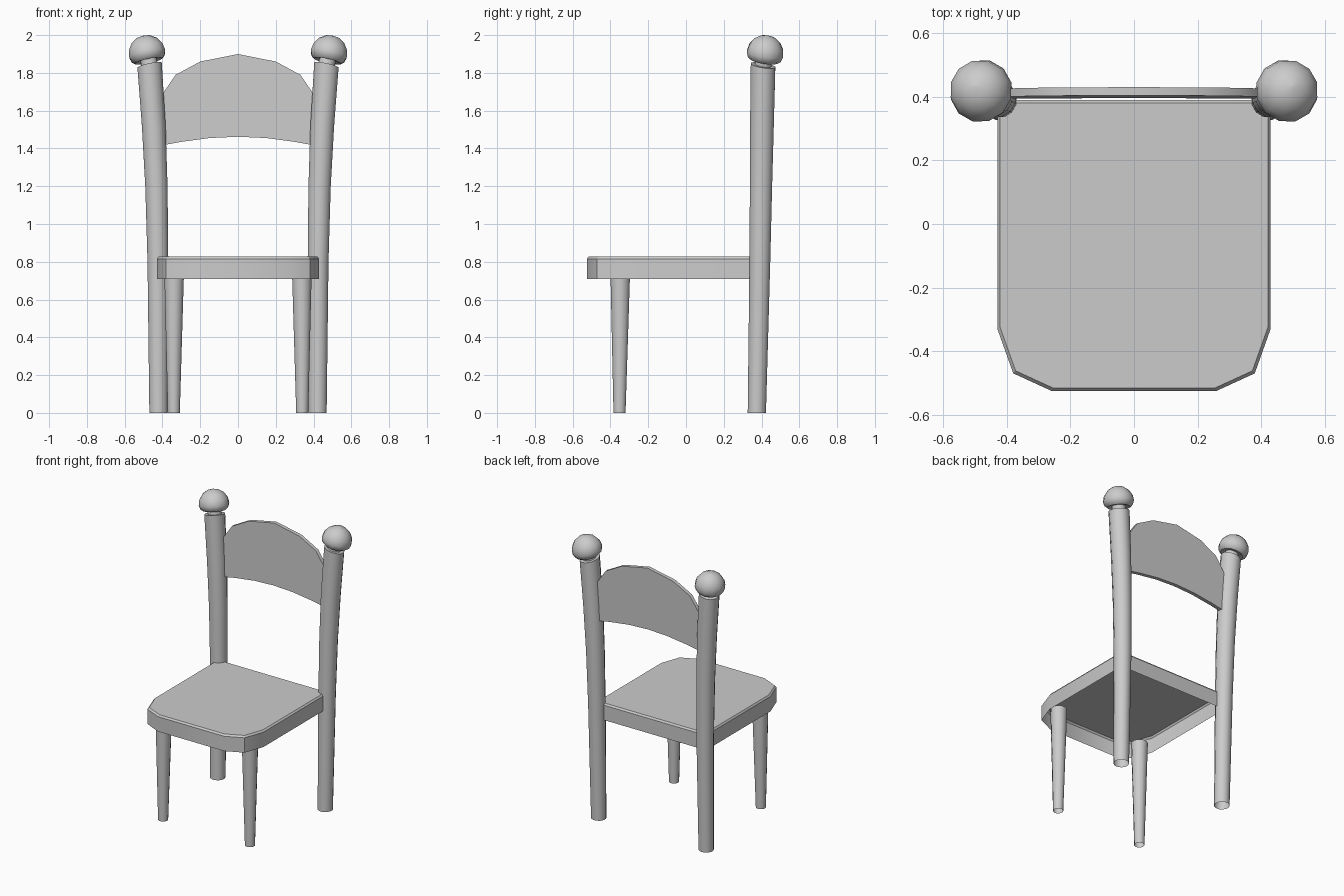
import bpy, bmesh, math
from mathutils import Vector

if "Cube" in bpy.data.objects:
    bpy.data.objects.remove(bpy.data.objects["Cube"])

SIDES = 12


def finish(name, bm, angle=40, mirror=False):
    bmesh.ops.recalc_face_normals(bm, faces=bm.faces)
    me = bpy.data.meshes.new(name)
    bm.to_mesh(me)
    bm.free()
    me.shade_smooth()
    me.set_sharp_from_angle(angle=math.radians(angle))
    ob = bpy.data.objects.new(name, me)
    bpy.context.collection.objects.link(ob)
    if mirror:
        ob.modifiers.new("mirror", 'MIRROR').use_axis[0] = True
    return ob


def bridge(bm, a, b):
    for i in range(len(a)):
        j = (i + 1) % len(a)
        bm.faces.new((a[i], a[j], b[j], b[i]))


def tube(name, stations, cap_top=False):
    """Loft round rings given as (centre, axis, radius); mirrored in x."""
    bm = bmesh.new()
    prev = None
    for centre, axis, r in stations:
        q = Vector((0, 0, 1)).rotation_difference(Vector(axis).normalized())
        ring = []
        for i in range(SIDES):
            a = math.tau * (i + 0.5) / SIDES
            ring.append(bm.verts.new(Vector(centre) + q @ Vector((r * math.cos(a), r * math.sin(a), 0))))
        if prev:
            bridge(bm, prev, ring)
        prev = ring
    if cap_top:
        bm.faces.new(prev)
    return finish(name, bm, mirror=True)


# seat: shell open underneath, with clipped front corners and a small top chamfer
half = [(0.26, -0.525), (0.38, -0.47), (0.43, -0.33), (0.43, 0.39)]
outline = half + [(-x, y) for x, y in reversed(half)]
bm = bmesh.new()
rings = []
for z, s in ((0.71, 1), (0.815, 1), (0.827, 0.98)):
    rings.append([bm.verts.new((x * s, -0.0675 + (y + 0.0675) * s, z)) for x, y in outline])
bridge(bm, rings[0], rings[1])
bridge(bm, rings[1], rings[2])
bm.faces.new(rings[2])
finish("seat", bm, angle=30)

# front legs: tapered, open at the floor
tube("front_leg", [((0.34, -0.352, 0), (0, 0, 1), 0.033),
                   ((0.338, -0.348, 0.75), (0, 0, 1), 0.054)])

# back posts: widening and splaying outwards
tip = Vector((0.468, 0.408, 1.84))
lean = Vector((0.21, 0.17, 1)).normalized()
tube("back_post", [((0.421, 0.375, 0), (0, 0, 1), 0.05),
                   ((0.424, 0.391, 0.8), (0.01, 0.01, 1), 0.057),
                   ((0.432, 0.397, 1.2), (0.03, 0.02, 1), 0.061),
                   ((0.446, 0.402, 1.52), (0.06, 0.03, 1), 0.065),
                   (tip, lean, 0.068)], cap_top=True)

# finials: short neck under a mushroom-shaped ball
profile = [(0, 0.045), (0.03, 0.045), (0.024, 0.075), (0.038, 0.092), (0.064, 0.1),
           (0.1, 0.093), (0.133, 0.071), (0.155, 0.039), (0.163, 0.001)]
tube("finial", [(tip + lean * t, lean, r) for t, r in profile], cap_top=True)

# back panel: arched top and bottom edges, leaning back slightly
top = [(0.41, 1.67), (0.385, 1.71), (0.33, 1.79), (0.2, 1.86)]
low = [(0.41, 1.415), (0.3, 1.435), (0.15, 1.455)]
right = top + [(0, 1.9)] + [(-x, z) for x, z in reversed(top)]
panel = right + [(-x, z) for x, z in low] + [(0, 1.462)] + list(reversed(low))
bm = bmesh.new()
front, back = [[bm.verts.new((x, y + (z - 1.42) * 0.02, z)) for x, z in panel] for y in (0.395, 0.421)]
bridge(bm, front, back)
bm.faces.new(front)
bm.faces.new(back)
finish("back_panel", bm, angle=30)
